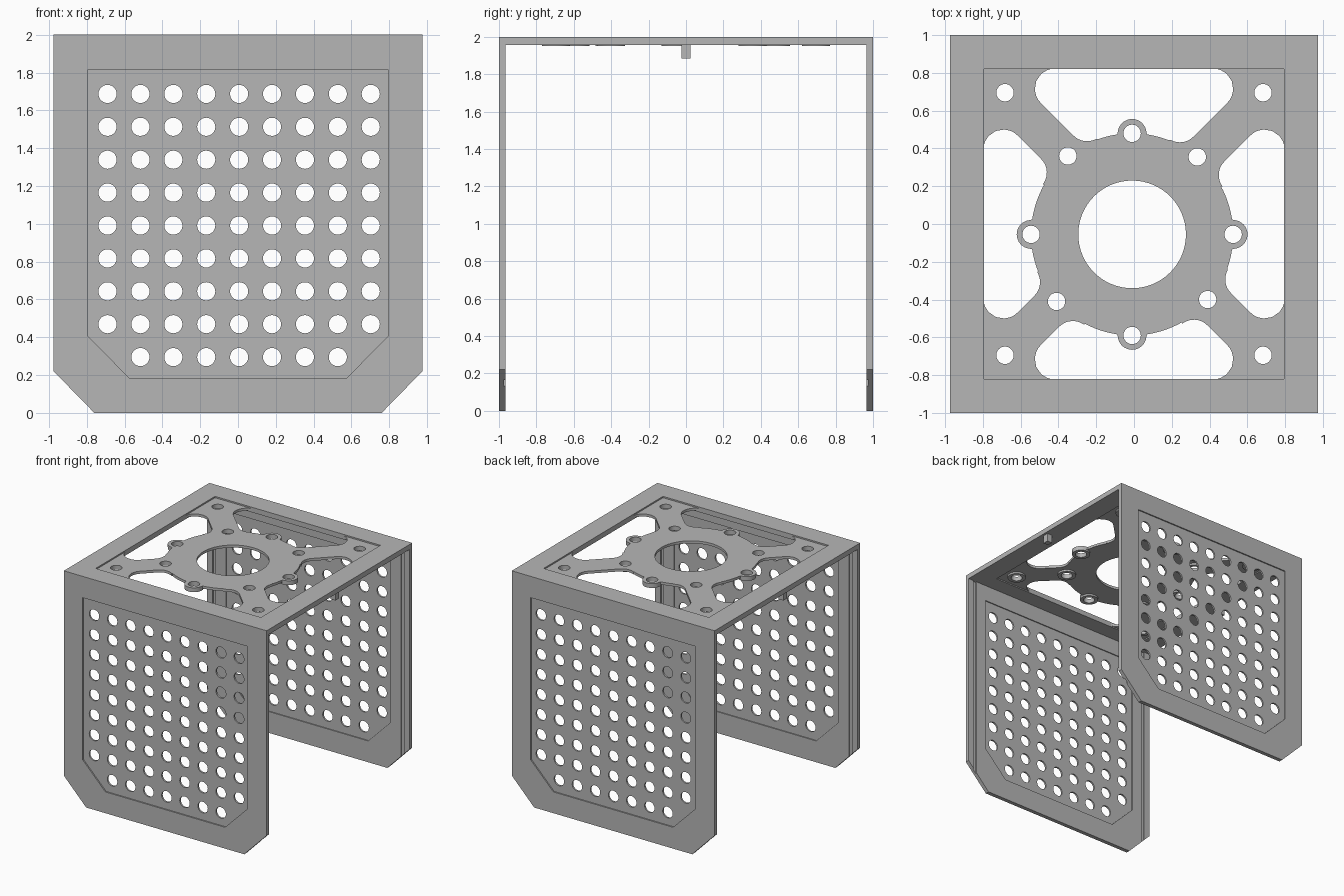
import bpy, bmesh, math
from mathutils import Matrix, Vector

cube = bpy.data.objects.get("Cube")
if cube:
    bpy.data.objects.remove(cube, do_unlink=True)

GREY = (0.47, 0.47, 0.47, 1)
mat = bpy.data.materials.new("plain grey")
mat.use_nodes = True
mat.diffuse_color = GREY
mat.node_tree.nodes["Principled BSDF"].inputs["Base Color"].default_value = GREY

HUB = Vector((-0.01, -0.055))
HUB_R, LUG_R, HOLE_R = 0.535, 0.076, 0.046
FLAT = Matrix.Identity(4)
FRONT = Matrix.Rotation(math.pi / 2, 4, 'X')
BACK = Matrix.Scale(-1, 4, (0, 1, 0)) @ FRONT
parts = []


def plate(name, loops, z0, z1, matrix=FLAT):
    """Flat sheet from closed outlines; inner outlines become openings."""
    curve = bpy.data.curves.new(name, 'CURVE')
    curve.dimensions, curve.fill_mode = '2D', 'BOTH'
    curve.extrude = (z1 - z0) / 2
    for loop in loops:
        spline = curve.splines.new('POLY')
        spline.points.add(len(loop) - 1)
        for point, p in zip(spline.points, loop):
            point.co = (p[0], p[1], 0, 1)
        spline.use_cyclic_u = True
    temp = bpy.data.objects.new(name + "_outline", curve)
    bpy.context.collection.objects.link(temp)
    graph = bpy.context.evaluated_depsgraph_get()
    mesh = bpy.data.meshes.new_from_object(temp.evaluated_get(graph))
    bpy.data.objects.remove(temp, do_unlink=True)
    bm = bmesh.new()
    bm.from_mesh(mesh)
    bmesh.ops.remove_doubles(bm, verts=bm.verts, dist=0.0001)
    bm.transform(matrix @ Matrix.Translation((0, 0, (z0 + z1) / 2)))
    bmesh.ops.recalc_face_normals(bm, faces=bm.faces)
    bm.to_mesh(mesh)
    bm.free()
    mesh.materials.clear()
    mesh.materials.append(mat)
    obj = bpy.data.objects.new(name, mesh)
    bpy.context.collection.objects.link(obj)
    parts.append(obj)


def arc(c, r, a0, a1, n):
    return [Vector((c[0] + r * math.cos(math.radians(a0 + (a1 - a0) * i / n)),
                    c[1] + r * math.sin(math.radians(a0 + (a1 - a0) * i / n))))
            for i in range(n + 1)]


def circle(c, r, n=32):
    return arc(c, r, 0, 360, n)[:-1]


def rect(hx, hy):
    return [(-hx, -hy), (hx, -hy), (hx, hy), (-hx, hy)]


def fillet(prev, corner, after, r, n=10):
    """Round one corner of an outline."""
    a, b = (prev - corner).normalized(), (after - corner).normalized()
    half = a.angle(b) / 2
    centre = corner + (a + b).normalized() * (r / math.sin(half))
    t0 = corner + a * (r / math.tan(half)) - centre
    t1 = corner + b * (r / math.tan(half)) - centre
    return [centre + t0.lerp(t1, i / n).normalized() * r for i in range(n + 1)]


def cutout(angle, edge):
    """Opening between two diagonal arms, the panel edge and the hub."""
    turn = Matrix.Rotation(math.radians(angle), 2)
    hub = turn.inverted() @ HUB
    inset = 0.148

    def corner(side):
        # where the arm edge meets the hub circle
        d = Vector((1, side)).normalized()
        rel = Vector((inset, 0)) - hub
        b = rel.dot(d)
        return Vector((inset, 0)) + d * (-b + math.sqrt(b * b - rel.dot(rel) + HUB_R ** 2))

    far = {s: Vector((edge, s * (edge - inset))) for s in (-1, 1)}
    near = {s: corner(s) for s in (-1, 1)}
    bearing = {s: math.degrees(math.atan2(near[s].y - hub.y, near[s].x - hub.x))
               for s in (-1, 1)}
    low = arc(hub, HUB_R, bearing[-1] + 9, -8.5, 8)
    lug = arc(hub + Vector((HUB_R, 0)), LUG_R, -84, 84, 16)
    high = arc(hub, HUB_R, 8.5, bearing[1] - 9, 8)

    def tangent_point(s):
        v = near[s] - hub
        return near[s] + Vector((-v.y, v.x)) * -s
    loop = fillet(far[1], far[-1], near[-1], 0.105)
    loop += fillet(far[-1], near[-1], tangent_point(-1), 0.1)
    loop += low + lug + high
    loop += fillet(tangent_point(1), near[1], far[1], 0.1)
    loop += fillet(near[1], far[1], far[-1], 0.105)
    return [turn @ p for p in loop]


# Top: border frame and recessed panel with hub and arms
plate("top_frame", [rect(0.975, 1), rect(0.795, 0.82)], 1.956, 2)
lug_holes = [HUB + Vector(p) * HUB_R for p in ((1, 0), (0, 1), (-1, 0), (0, -1))]
hub_holes = [(-0.35, 0.36), (0.335, 0.355), (-0.41, -0.41), (0.39, -0.4)]
corner_holes = [(sx * 0.683, sy * 0.695) for sx in (-1, 1) for sy in (-1, 1)]
bolt_holes = lug_holes + hub_holes + corner_holes
openings = [cutout(0, 0.797), cutout(90, 0.822), cutout(180, 0.797), cutout(270, 0.822)]
plate("top_panel", [rect(0.81, 0.835), circle(HUB, 0.285, 64)] + openings
      + [circle(p, HOLE_R) for p in bolt_holes], 1.966, 1.988)

# Bosses under the bolt holes
for i, p in enumerate(bolt_holes):
    plate(f"bolt_boss_{i + 1}", [circle(p, 0.075), circle(p, HOLE_R)], 1.95, 1.967)

# Pegs below the open sides
for side, x in (("right", -0.93), ("left", 0.93)):
    plate(side + "_peg", [[(x + px, py) for px, py in rect(0.025, 0.025)]], 1.885, 1.957)


# Walls: frame, inner layer split by grooves, recessed perforated panel
def chamfered(hw, top, bottom, cut_x, cut_z):
    return [(-hw, top), (-hw, cut_z), (-cut_x, bottom),
            (cut_x, bottom), (hw, cut_z), (hw, top)]


def chamfer_z(x):
    return 0.22 * (x - 0.76) / (0.975 - 0.76)


TOP = 1.956
window = chamfered(0.793, 1.815, 0.185, 0.575, 0.405)
insert = chamfered(0.805, 1.827, 0.173, 0.58, 0.4)
vents = [circle((0.006 + 0.174 * i, 0.295 + 0.174 * j), 0.048, 28)
         for i in range(-4, 5) for j in range(9) if j or abs(i) < 4]
for name, place in (("front", FRONT), ("back", BACK)):
    plate(name + "_wall_frame", [chamfered(0.975, TOP, 0, 0.76, 0.22), window],
          0.977, 1, place)
    plate(name + "_wall_inner_layer",
          [chamfered(0.89, TOP, 0, 0.76, chamfer_z(0.89)), window], 0.965, 0.977, place)
    for side, s in (("right", -1), ("left", 1)):
        plate(f"{name}_wall_{side}_strip",
              [[(s * 0.92, TOP), (s * 0.92, chamfer_z(0.92)),
                (s * 0.975, 0.22), (s * 0.975, TOP)]], 0.965, 0.977, place)
    plate(name + "_wall_panel", [insert] + vents, 0.974, 0.989, place)

# Smooth round edges, keep the rest sharp
bpy.ops.object.select_all(action='DESELECT')
for obj in parts:
    obj.select_set(True)
bpy.context.view_layer.objects.active = parts[0]
bpy.ops.object.shade_smooth_by_angle(angle=math.radians(30))
